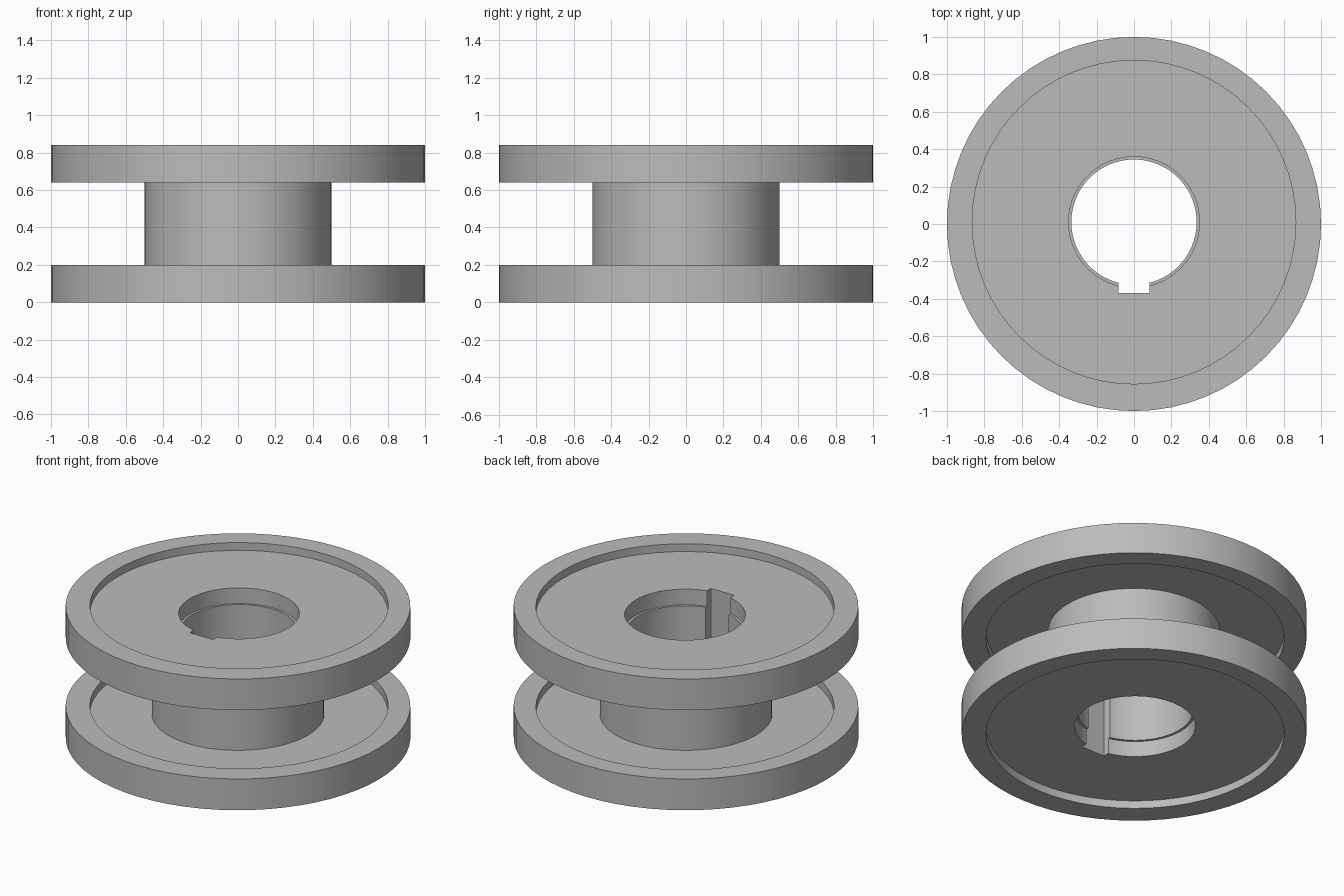
import bpy, bmesh, math

cube = bpy.data.objects.get("Cube")
if cube:
    bpy.data.objects.remove(cube)

# Single grey metal
steel = bpy.data.materials.new("grey_metal")
steel.use_nodes = True
GREY = (0.5, 0.5, 0.5, 1)
steel.diffuse_color = GREY
steel.node_tree.nodes["Principled BSDF"].inputs["Base Color"].default_value = GREY

SEGMENTS = 64
INSET = 0.01      # small backward shift of the recesses and the bore


def lathe(name, profile):
    """Revolve a closed profile of (radius, z, y shift) rings about z."""
    bm = bmesh.new()
    rings = []
    for radius, z, shift in profile:
        angles = [math.tau * i / SEGMENTS for i in range(SEGMENTS)]
        rings.append([bm.verts.new((radius * math.cos(a), radius * math.sin(a) + shift, z))
                      for a in angles])
    for ring, following in zip(rings, rings[1:] + rings[:1]):
        for i in range(SEGMENTS):
            j = (i + 1) % SEGMENTS
            bm.faces.new((ring[i], ring[j], following[j], following[i]))
    bmesh.ops.recalc_face_normals(bm, faces=bm.faces)
    mesh = bpy.data.meshes.new(name)
    bm.to_mesh(mesh)
    bm.free()
    obj = bpy.data.objects.new(name, mesh)
    mesh.materials.append(steel)
    bpy.context.collection.objects.link(obj)
    return obj


def wheel(name, base):
    """Rimmed disc, recessed on both faces, with a bore."""
    rim, recess, bore = 1.0, 0.865, 0.35
    return lathe(name, [
        (rim, base, 0), (rim, base + 0.2, 0),
        (recess, base + 0.2, INSET), (recess, base + 0.15, INSET),
        (bore, base + 0.15, INSET), (bore, base + 0.05, INSET),
        (recess, base + 0.05, INSET), (recess, base, INSET)])


# Two wheels joined by a hollow hub
parts = [
    wheel("lower_wheel", 0),
    wheel("upper_wheel", 0.64),
    lathe("hub", [(0.5, 0.15, 0), (0.5, 0.69, 0),
                  (0.335, 0.69, INSET), (0.335, 0.15, INSET)]),
]

# Keyway cut along the front of the bore
bpy.ops.mesh.primitive_cube_add(size=1, location=(0, -0.27, 0.42))
cutter = bpy.context.object
cutter.name = "keyway_cutter"
cutter.scale = (0.165, 0.2, 1.2)
cutter.hide_render = True
cutter.data.materials.append(steel)

for part in parts:
    bpy.ops.object.select_all(action="DESELECT")
    part.select_set(True)
    bpy.context.view_layer.objects.active = part
    cut = part.modifiers.new("keyway", "BOOLEAN")
    cut.operation = "DIFFERENCE"
    cut.solver = "EXACT"
    cut.object = cutter
    bpy.ops.object.modifier_apply(modifier=cut.name)
    bpy.ops.object.shade_smooth_by_angle(angle=math.radians(30))

bpy.data.objects.remove(cutter)
